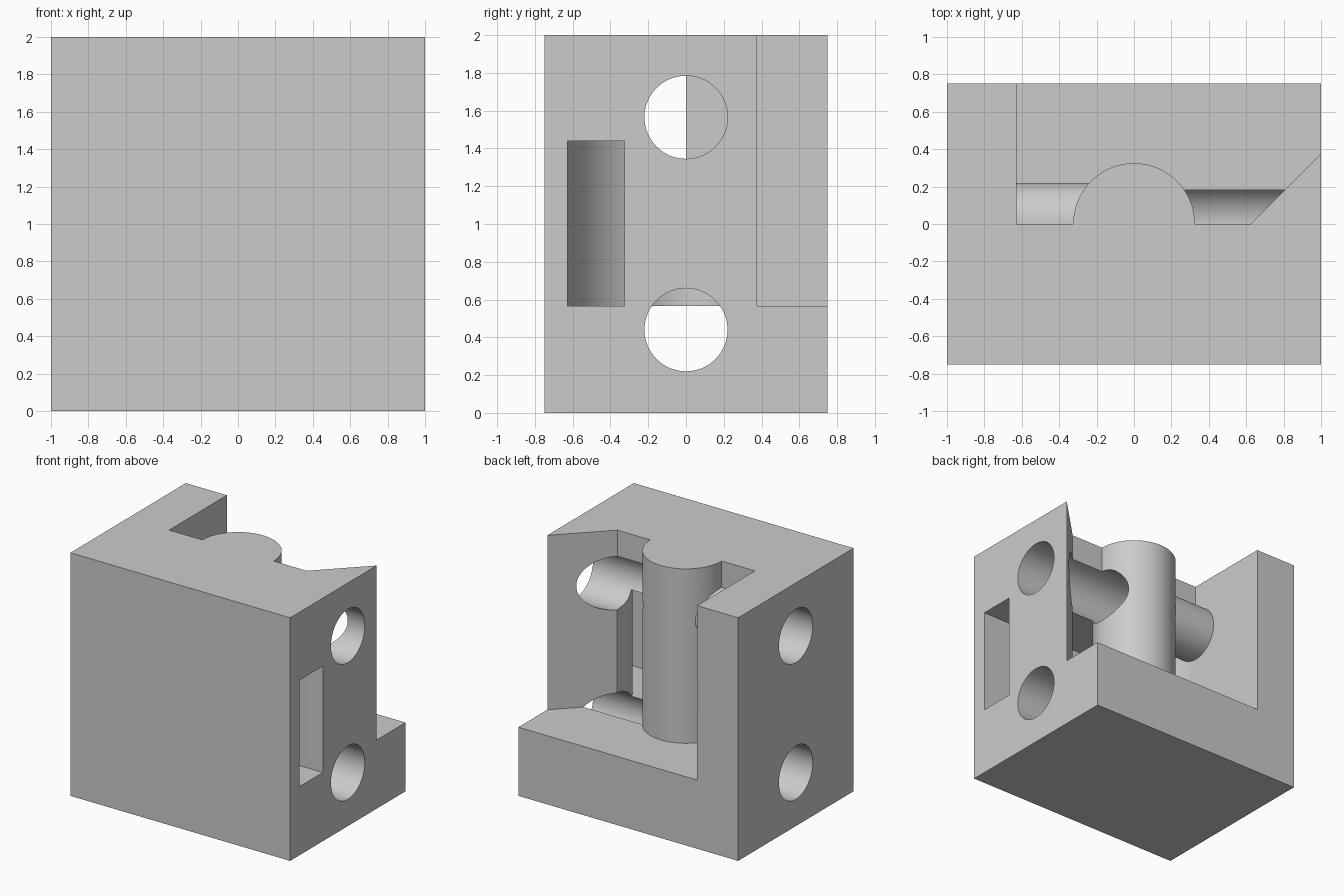
import bpy, bmesh
from math import sin, cos, pi, sqrt, atan2

old = bpy.data.objects.get("Cube")
if old:
    bpy.data.objects.remove(old, do_unlink=True)

POST_R, RING_R, FILLET_R, HOLE_R = 0.325, 0.627, 0.2, 0.22
FLOOR, SLOT_TOP = 0.565, 1.44

grey = bpy.data.materials.new("light_grey")
grey.use_nodes = True
grey.diffuse_color = (0.6, 0.6, 0.6, 1)
grey.node_tree.nodes["Principled BSDF"].inputs["Base Color"].default_value = (0.6, 0.6, 0.6, 1)


def arc(cx, cy, r, a0, a1, n=40):
    steps = [a0 + (a1 - a0) * i / n for i in range(n + 1)]
    return [(cx + r * cos(a), cy + r * sin(a)) for a in steps]


def prism(name, outline, start, end, along_x=False):
    """Extrude a closed outline along z, or along x with (y, z) points."""
    bm = bmesh.new()
    place = (lambda u, v: (start, u, v)) if along_x else (lambda u, v: (u, v, start))
    face = bm.faces.new([bm.verts.new(place(u, v)) for u, v in outline])
    moved = bmesh.ops.extrude_face_region(bm, geom=[face])["geom"]
    shift = (end - start, 0, 0) if along_x else (0, 0, end - start)
    bmesh.ops.translate(bm, vec=shift, verts=[g for g in moved if isinstance(g, bmesh.types.BMVert)])
    bmesh.ops.recalc_face_normals(bm, faces=bm.faces)
    mesh = bpy.data.meshes.new(name)
    bm.to_mesh(mesh)
    bm.free()
    mesh.materials.append(grey)
    obj = bpy.data.objects.new(name, mesh)
    bpy.context.collection.objects.link(obj)
    return obj


# Solid block
block = prism("block", [(-1, -0.75), (1, -0.75), (1, 0.75), (-1, 0.75)], 0, 2)

# Rear notch that leaves the round post standing and flares out to one side
notch = prism("notch_cutter",
              [(-RING_R, 0)] + arc(0, 0, POST_R, pi, 0, 64)
              + [(0.625, 0), (1.1, 0.475), (1.1, 0.9), (-RING_R, 0.9)], FLOOR, 2.2)

# Curved slot around the front of the post, leaving through the side wall
fy = FILLET_R - POST_R
fx = sqrt((RING_R + FILLET_R) ** 2 - fy ** 2)
meet = atan2(fy, fx)
slot = prism("slot_cutter",
             [(-RING_R, 0.01)] + arc(0, 0, RING_R, pi, 1.5 * pi)
             + [(1.1, -RING_R), (1.1, -POST_R)]
             + arc(fx, fy, FILLET_R, -pi / 2, meet - pi, 16)
             + arc(0, 0, RING_R, meet, 0, 8)[1:]
             + [(RING_R, 0.01), (POST_R, 0.01)]
             + arc(0, 0, POST_R, 0, -pi, 64) + [(-POST_R, 0.01)], FLOOR, SLOT_TOP)

# Two cross holes through the sides
holes = [prism(f"{name}_hole_cutter", arc(0, z, HOLE_R, 0, 2 * pi, 64)[:-1], -1.2, 1.2, True)
         for name, z in (("lower", 0.44), ("upper", 1.565))]

bpy.context.view_layer.objects.active = block
block.select_set(True)
for cutter in [notch, slot] + holes:
    mod = block.modifiers.new(cutter.name, "BOOLEAN")
    mod.operation, mod.solver, mod.object = "DIFFERENCE", "EXACT", cutter
    bpy.ops.object.modifier_apply(modifier=mod.name)
    bpy.data.objects.remove(cutter, do_unlink=True)

bpy.ops.object.shade_smooth_by_angle(angle=pi / 6)
